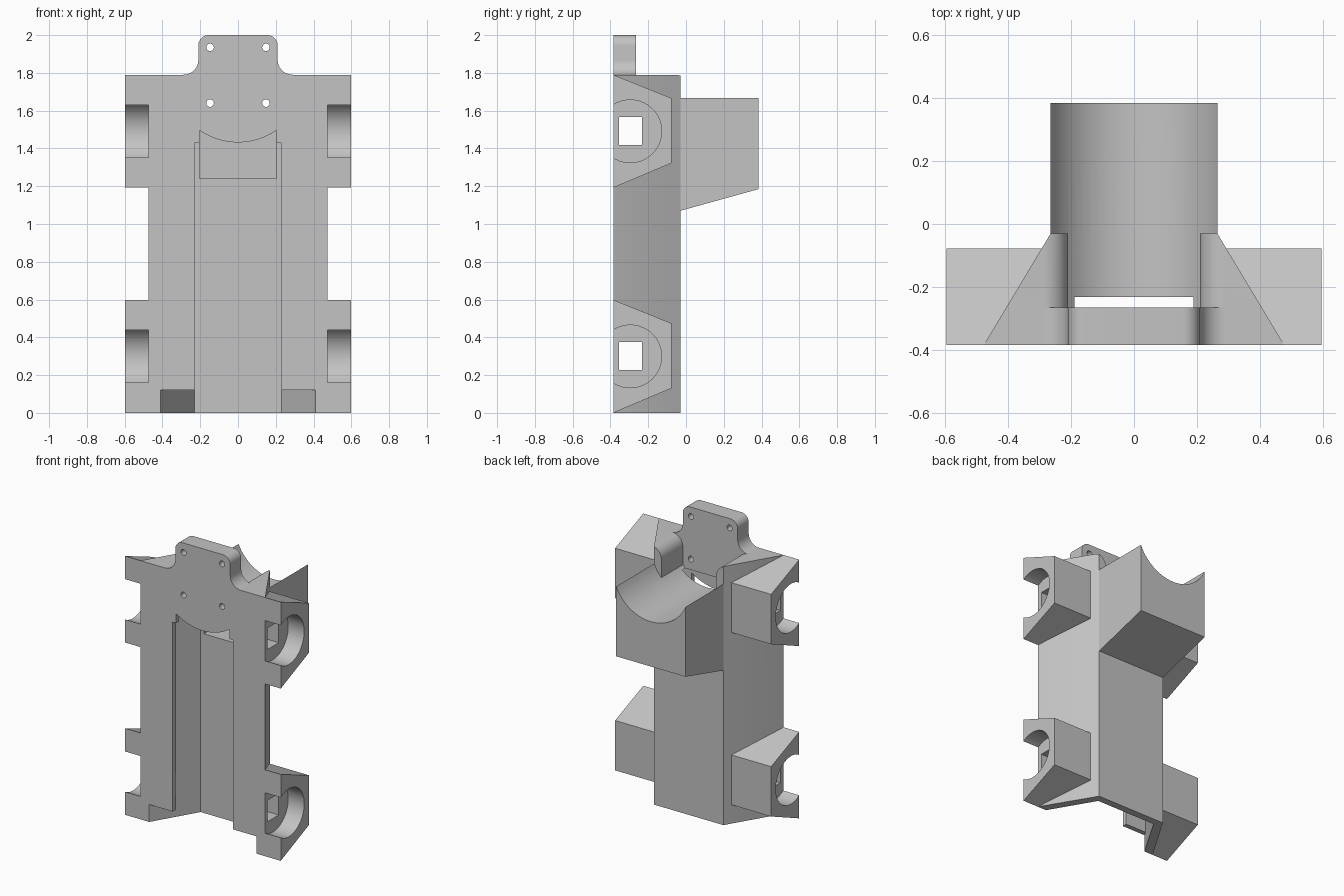
import bpy, bmesh, math
from mathutils import Vector

cube = bpy.data.objects.get("Cube")
if cube:
    bpy.data.objects.remove(cube, do_unlink=True)

grey = bpy.data.materials.new("plain_grey")
grey.use_nodes = True
grey.diffuse_color = (0.55, 0.55, 0.55, 1)
grey.node_tree.nodes["Principled BSDF"].inputs["Base Color"].default_value = (0.55, 0.55, 0.55, 1)


def prism(name, profile, axis, start, end):
    """Extrude a 2D profile along one axis."""
    place = {"x": lambda u, v, t: (t, u, v),
             "y": lambda u, v, t: (u, t, v),
             "z": lambda u, v, t: (u, v, t)}[axis]
    bm = bmesh.new()
    face = bm.faces.new([bm.verts.new(place(u, v, start)) for u, v in profile])
    grown = bmesh.ops.extrude_face_region(bm, geom=[face])
    verts = [g for g in grown["geom"] if isinstance(g, bmesh.types.BMVert)]
    bmesh.ops.translate(bm, vec=Vector(place(0, 0, end - start)), verts=verts)
    bmesh.ops.recalc_face_normals(bm, faces=bm.faces)
    mesh = bpy.data.meshes.new(name)
    bm.to_mesh(mesh)
    bm.free()
    mesh.materials.append(grey)
    obj = bpy.data.objects.new(name, mesh)
    bpy.context.collection.objects.link(obj)
    return obj


def arc(cx, cy, r, a, b, n=12):
    return [(cx + r * math.cos(math.radians(a + (b - a) * i / n)),
             cy + r * math.sin(math.radians(a + (b - a) * i / n))) for i in range(n + 1)]


def circle(cx, cy, r, n=64):
    return arc(cx, cy, r, 0, 360, n)[:-1]


def rect(a, b, c, d):
    return [(a, c), (b, c), (b, d), (a, d)]


def mirrored(half):
    """Close a right-hand half profile with its mirror image."""
    return half + [(-u, v) for u, v in reversed(half) if abs(u) > 1e-5]


def combine(target, tool, operation):
    mod = target.modifiers.new(tool.name, "BOOLEAN")
    mod.operation = operation
    mod.solver = "EXACT"
    mod.object = tool
    bpy.context.view_layer.objects.active = target
    bpy.ops.object.modifier_apply(modifier=mod.name)
    bpy.data.objects.remove(tool, do_unlink=True)


FRONT, BACK, PLATE_BACK, SHOULDER = -0.385, -0.03, -0.265, 1.79
AXIS_Z, TROUGH_R = 1.785, 0.29
BRACKETS = (0.0, 1.192)

# Tapered rail body
body = prism("cradle_body", mirrored([(0.265, BACK), (0.472, -0.375), (0.475, FRONT)]),
             "z", 0, SHOULDER)

# Rear saddle block with sloping underside and round trough
saddle = prism("saddle", [(-0.1, 1.07), (BACK, 1.07), (0.385, 1.185), (0.385, 1.67), (-0.1, 1.67)],
               "x", -0.265, 0.265)
combine(body, saddle, "UNION")
combine(body, prism("trough", circle(0, AXIS_Z, TROUGH_R), "y", BACK, 0.5), "DIFFERENCE")

# Side brackets
for base in BRACKETS:
    shape = [(FRONT, base), (-0.078, base + 0.13), (-0.078, base + 0.475), (FRONT, base + 0.598)]
    for side in (-1, 1):
        combine(body, prism("bracket", shape, "x", side * 0.295, side * 0.597), "UNION")

# Rounded opening through the top of the body behind the mounting plate
edge = math.degrees(math.acos(0.21 / TROUGH_R))
opening = mirrored(arc(0, AXIS_Z, TROUGH_R, -90, -edge, 16)
                   + arc(0.29, 1.71, 0.08, 180, 90) + [(0.29, 2.2)])
combine(body, prism("opening", opening, "y", PLATE_BACK, BACK + 0.001), "DIFFERENCE")

# Mounting plate with rounded top corners and flared foot
plate = mirrored([(0.29, 1.7)] + arc(0.29, 1.87, 0.08, 270, 180) + arc(0.155, 1.945, 0.055, 0, 90))
combine(body, prism("plate", plate, "y", FRONT, PLATE_BACK), "UNION")

# Hollow channel, front slot and lower lip notch
hollow = mirrored([(0.23, -0.08), (0.39, -0.352)])
combine(body, prism("hollow", hollow, "z", -0.1, 1.43), "DIFFERENCE")
combine(body, prism("slot", rect(-0.23, 0.23, -0.1, 1.43), "y", -0.5, -0.2), "DIFFERENCE")
notch = mirrored([(0.23, -0.08), (0.41, FRONT), (0.41, -0.5)])
combine(body, prism("notch", notch, "z", -0.1, 0.12), "DIFFERENCE")

# Pocket running under the trough, with a curved roof
roof_r = 0.356
end = math.degrees(math.acos(0.205 / roof_r))
pocket = mirrored([(0.205, 1.24)] + arc(0, AXIS_Z + 0.003, roof_r, -end, -90, 16))
combine(body, prism("pocket", pocket, "y", -0.5, 0.3), "DIFFERENCE")

# Round bracket sockets and the square holes running right through
for base in BRACKETS:
    for side in (-1, 1):
        combine(body, prism("socket", circle(-0.295, base + 0.299, 0.166), "x",
                            side * 0.475, side * 0.7), "DIFFERENCE")
    combine(body, prism("square_hole", rect(-0.354, -0.233, base + 0.227, base + 0.374), "x",
                        -0.7, 0.7), "DIFFERENCE")

# Screw holes in the plate
for x in (-0.148, 0.148):
    for z in (1.64, 1.935):
        combine(body, prism("screw_hole", circle(x, z, 0.02, 24), "y", -0.5, -0.2), "DIFFERENCE")

bpy.ops.object.select_all(action="DESELECT")
body.select_set(True)
bpy.context.view_layer.objects.active = body
bpy.ops.object.shade_smooth_by_angle(angle=math.radians(30))
